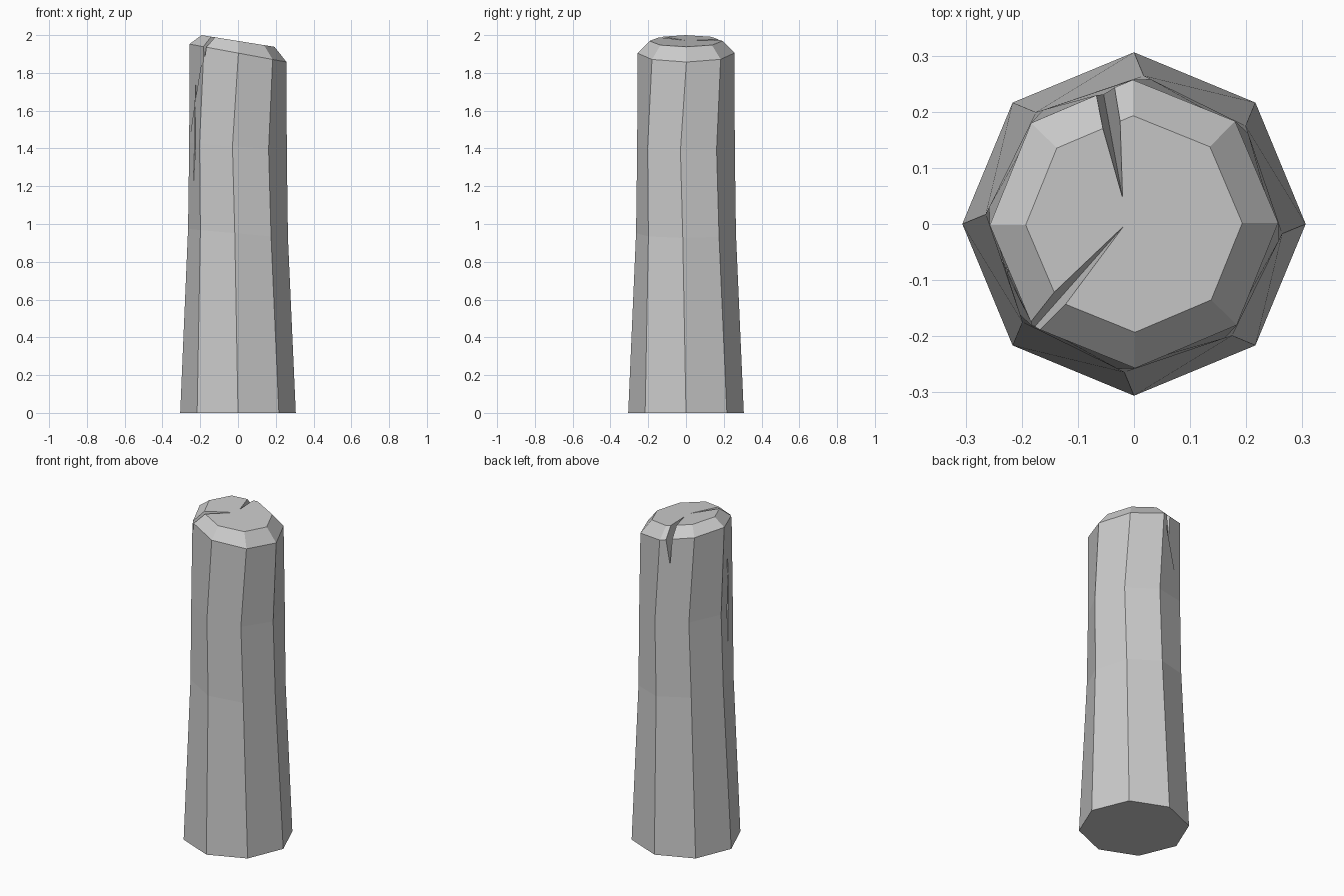
import bpy
import bmesh
from math import cos, sin, radians
from mathutils import Vector

SIDES = 8

if "Cube" in bpy.data.objects:
    bpy.data.objects.remove(bpy.data.objects["Cube"], do_unlink=True)

stone = bpy.data.materials.new("stone_grey")
stone.use_nodes = True
GREY = (0.6, 0.6, 0.6, 1)
stone.diffuse_color = GREY
stone.node_tree.nodes["Principled BSDF"].inputs["Base Color"].default_value = GREY


def make_object(name, bm):
    bmesh.ops.recalc_face_normals(bm, faces=bm.faces)
    mesh = bpy.data.meshes.new(name)
    bm.to_mesh(mesh)
    bm.free()
    mesh.materials.append(stone)
    obj = bpy.data.objects.new(name, mesh)
    bpy.context.collection.objects.link(obj)
    return obj


def lofted_post(name, rings):
    """Octagonal rings (height, radius, twist, slope along x), joined in order."""
    bm = bmesh.new()
    loops = []
    for height, radius, twist, slope in rings:
        loop = []
        for i in range(SIDES):
            a = radians(360 * i / SIDES + twist)
            x, y = radius * cos(a), radius * sin(a)
            loop.append(bm.verts.new((x, y, height + slope * x)))
        loops.append(loop)
    for low, high in zip(loops, loops[1:]):
        for i in range(SIDES):
            j = (i + 1) % SIDES
            bm.faces.new((low[i], low[j], high[j], high[i]))
    bm.faces.new(loops[0][::-1])
    bm.faces.new(loops[-1])
    return make_object(name, bm)


def carve_crack(target, name, points):
    """Cut the convex hull of a few points out of the target."""
    bm = bmesh.new()
    for p in points:
        bm.verts.new(p)
    bmesh.ops.convex_hull(bm, input=bm.verts)
    cutter = make_object(name, bm)
    cutter.hide_render = True
    mod = target.modifiers.new(name, "BOOLEAN")
    mod.operation = "DIFFERENCE"
    mod.solver = "EXACT"
    mod.object = cutter
    bpy.context.view_layer.objects.active = target
    bpy.ops.object.modifier_apply(modifier=mod.name)
    bpy.data.objects.remove(cutter, do_unlink=True)


# Tapered, slightly twisted shaft with a slanted chamfered top
post = lofted_post("stone_post", [
    (0.0, 0.306, 0, 0),
    (0.95, 0.265, -3.7, -0.09),
    (1.41, 0.260, -6.5, -0.08),
    (1.905, 0.257, 0.5, -0.185),
    (1.969, 0.193, 0.5, -0.16),
])

# Crack across the top, front right corner
carve_crack(post, "front_crack", [
    (-0.015, 0.0, 1.974), (-0.205, -0.175, 2.03),
    (-0.165, -0.21, 2.03), (-0.176, -0.182, 1.87)])

# Crack across the top, running down the back
carve_crack(post, "back_crack", [
    (-0.02, 0.045, 1.974), (-0.085, 0.26, 2.03),
    (-0.02, 0.26, 2.03), (-0.055, 0.236, 1.75)])

# Long thin split in the right side
centre = Vector((-0.227, -0.08, 1.45))
outward = Vector((-0.95, -0.31, 0))
across = Vector((0.31, -0.95, 0))
carve_crack(post, "side_split", [
    (-0.236, -0.062, 1.17), (-0.224, -0.082, 1.74),
    centre + outward * 0.01 + across * 0.015,
    centre + outward * 0.01 - across * 0.015,
    centre - outward * 0.025])

for poly in post.data.polygons:
    poly.use_smooth = False
